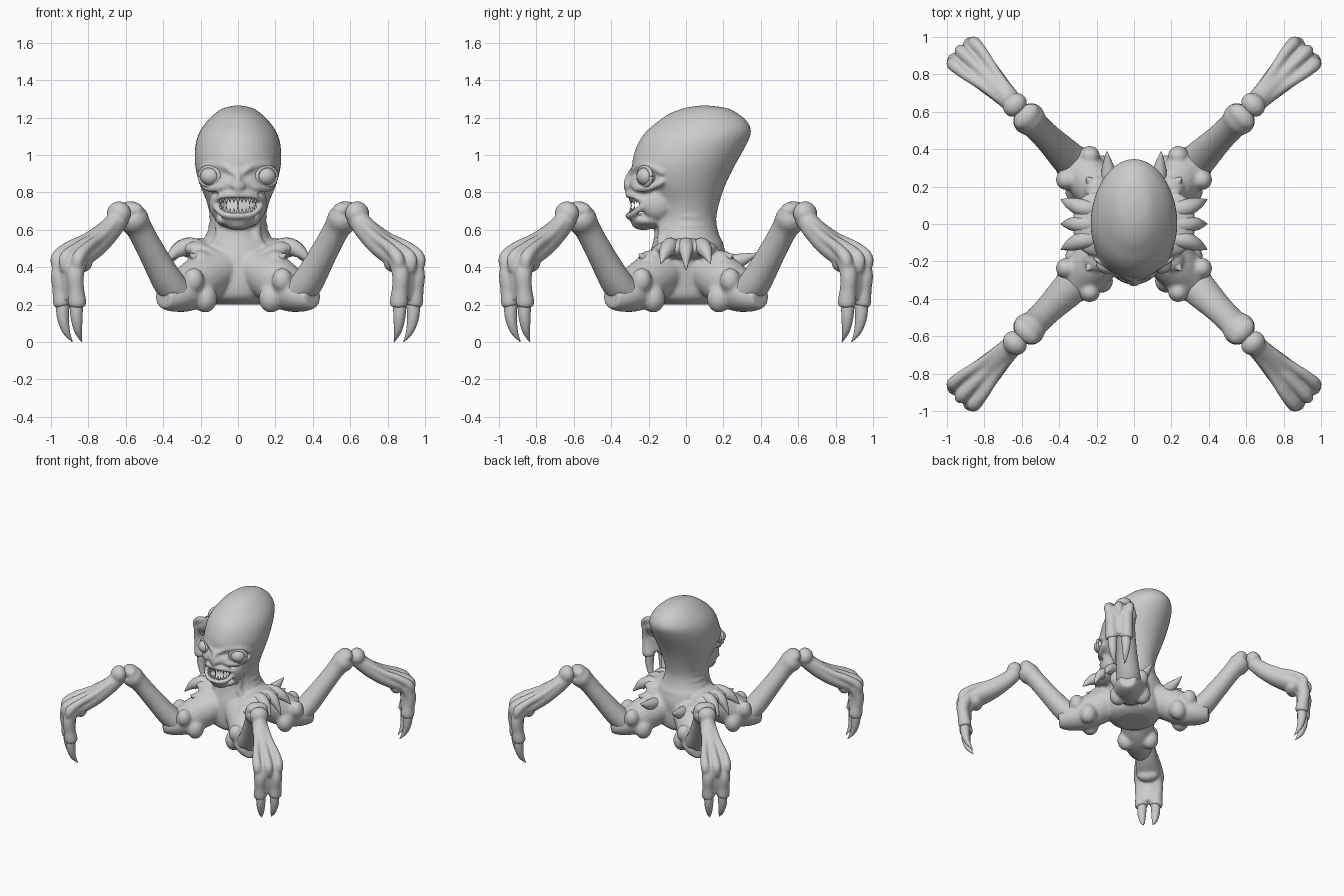
import bpy, bmesh
from math import sin, cos, pi, radians
from mathutils import Vector, Matrix

cube = bpy.data.objects.get("Cube")
if cube:
    bpy.data.objects.remove(cube)

grey = bpy.data.materials.new("clay_grey")
grey.use_nodes = True
grey.diffuse_color = (0.6, 0.6, 0.6, 1)
grey.node_tree.nodes["Principled BSDF"].inputs["Base Color"].default_value = (0.6, 0.6, 0.6, 1)

X, Y, Z = Vector((1, 0, 0)), Vector((0, 1, 0)), Vector((0, 0, 1))
DIAG = Vector((1, -1, 0)).normalized()


def sweep(bm, keys, side, axis=None, steps=4, sides=20):
    """Closed tube through keys (x, y, z, radius along side, other radius)."""
    k = [Vector(p) for p in keys]
    k = [k[0]] + k + [k[-1]]
    path = []
    for a, b, c, d in zip(k, k[1:], k[2:], k[3:]):
        for i in range(steps):
            t = i / steps
            path.append(b + (c - a) * (t / 2) + (a * 2 - b * 5 + c * 4 - d) * (t * t / 2)
                        + (b * 3 - a - c * 3 + d) * (t ** 3 / 2))
    path.append(k[-1])
    rings = []
    for i, p in enumerate(path):
        q, r = path[max(i - 1, 0)], path[min(i + 1, len(path) - 1)]
        tangent = axis or Vector((r - q)[:3]).normalized()
        v = tangent.cross(side).normalized()
        u = v.cross(tangent)
        ring = []
        for j in range(sides):
            a = 2 * pi * j / sides
            ring.append(bm.verts.new(Vector(p[:3]) + u * cos(a) * max(p[3], .002)
                                     + v * sin(a) * max(p[4], .002)))
        rings.append(ring)
    for low, high in zip(rings, rings[1:]):
        for j in range(sides):
            n = (j + 1) % sides
            bm.faces.new((low[j], low[n], high[n], high[j]))
    bm.faces.new(rings[0][::-1])
    bm.faces.new(rings[-1])


def round_tube(bm, points, side=Z, **kw):
    sweep(bm, [(x, y, z, r, r) for x, y, z, r in points], side, **kw)


def ball(bm, at, size, turn=0):
    m = Matrix.Translation(at) @ Matrix.Rotation(turn, 4, 'Z') @ Matrix.Diagonal((*size, 1))
    bmesh.ops.create_uvsphere(bm, u_segments=24, v_segments=14, radius=1, matrix=m)


def leg(d, p, z):
    """Point on the diagonal leg: distance per axis, sideways offset, height."""
    return (d + p * .707, d - p * .707, z)


def finish(name, bm, voxel=0, smooth=4, mirror=(False, False)):
    bmesh.ops.recalc_face_normals(bm, faces=bm.faces)
    mesh = bpy.data.meshes.new(name)
    bm.to_mesh(mesh)
    bm.free()
    mesh.materials.append(grey)
    for f in mesh.polygons:
        f.use_smooth = True
    ob = bpy.data.objects.new(name, mesh)
    bpy.context.collection.objects.link(ob)
    if voxel:
        m = ob.modifiers.new("Skin", 'REMESH')
        m.mode, m.voxel_size, m.use_smooth_shade = 'VOXEL', voxel, True
        m = ob.modifiers.new("Soften", 'SMOOTH')
        m.factor, m.iterations = .5, smooth
    if any(mirror):
        m = ob.modifiers.new("Mirror", 'MIRROR')
        m.use_axis = (*mirror, False)
        m.use_mirror_merge = False
    return ob


FOUR, PAIR = (True, True), (True, False)

# Torso, neck and cranium: height, front, back, half width
body = bmesh.new()
profile = [(.2, -.12, .12, .12), (.235, -.19, .19, .18), (.3, -.21, .21, .2), (.38, -.21, .21, .215),
           (.45, -.2, .215, .225), (.52, -.18, .2, .205), (.58, -.168, .175, .165),
           (.66, -.165, .162, .15), (.75, -.195, .18, .168), (.85, -.26, .215, .207),
           (.95, -.288, .265, .23), (1.05, -.262, .32, .228), (1.12, -.218, .348, .207),
           (1.175, -.155, .33, .17), (1.22, -.09, .28, .125), (1.25, -.01, .22, .08), (1.264, .07, .13, .02)]
sweep(body, [(0, (f + b) / 2, z, w, (b - f) / 2) for z, f, b, w in profile], X, axis=Z, sides=40)

# Hips and shoulder muscles
for sx in (1, -1):
    for sy in (1, -1):
        side = Vector((sx, -sy, 0)).normalized()
        hip = [(.1, .4, .13, .11), (.2, .33, .125, .13), (.28, .275, .12, .115),
               (.35, .245, .095, .085), (.4, .24, .06, .06)]
        sweep(body, [(d * sx, d * sy, z, u, v) for d, z, u, v in hip], side)
        for p in (-.09, .09):
            for d, z, r in ((.24, .235, .065), (.3, .33, .055)):
                x, y, z = leg(d, p, z)
                ball(body, (x * sx, y * sy, z), (r, r, r * 1.2))
        ball(body, (.2 * sx, .19 * sy, .43), (.07, .07, .06))
    # Shoulder plate that carries the side spikes
    ball(body, (.22 * sx, 0, .5), (.11, .17, .055))
    # Brow, cheek and eyelid ridges
    round_tube(body, [(.02 * sx, -.295, .9, .014), (.08 * sx, -.262, .94, .016),
                      (.165 * sx, -.2, .943, .015), (.21 * sx, -.12, .9, .01)])
    round_tube(body, [(.05 * sx, -.28, .85, .015), (.1 * sx, -.265, .825, .02),
                      (.165 * sx, -.195, .825, .02), (.2 * sx, -.12, .86, .015)])
    # Cheek filling the corner of the mouth
    ball(body, (.105 * sx, -.155, .74), (.05, .085, .085))
    ball(body, (.02 * sx, -.312, .835), (.016, .018, .022))
    # Collar bones and neck cords
    round_tube(body, [(.03 * sx, -.18, .42, .01), (.1 * sx, -.185, .455, .022), (.2 * sx, -.14, .5, .03)])
    round_tube(body, [(.1 * sx, -.11, .66, .025), (.1 * sx, -.13, .56, .025), (.14 * sx, -.13, .5, .02)])

# Muzzle, nose bridge, throat and lower jaw
ball(body, (0, -.2, .845), (.14, .11, .075))
round_tube(body, [(0, -.27, .94, .012), (0, -.305, .89, .016), (0, -.32, .84, .015), (0, -.31, .8, .014)], X)
ball(body, (0, -.185, .65), (.118, .115, .042))
ball(body, (0, -.225, .63), (.07, .065, .032))
ball(body, (0, -.14, .7), (.125, .09, .08))


def lip(a, z, lift, inset=0):
    return ((.128 - inset) * sin(a), -.19 - (.118 - inset) * cos(a), z + lift * sin(a) ** 4)


for z, lift, r in ((.785, -.035, .016), (.675, .065, .018)):
    arc = [(*lip(radians(a), z, lift), r) for a in range(-90, 91, 15)]
    round_tube(body, arc, steps=2)

# Wrinkles around the back of the neck
for z, r in ((.53, .195), (.575, .168), (.62, .155), (.67, .15)):
    round_tube(body, [(r * .97 * sin(radians(a)), r * .97 * cos(radians(a)), z, .011)
                      for a in range(-100, 101, 20)], steps=2)
finish("body_and_head", body, .011, 4)

# Eyes
bm = bmesh.new()
ball(bm, (.147, -.21, .885), (.056, .055, .05))
finish("eyes", bm, mirror=PAIR)
bm = bmesh.new()
ring = []
out = Vector((.55, -.83, .05)).normalized()
across = Z.cross(out).normalized()
for i in range(17):
    a = 2 * pi * i / 16
    p = Vector((.147, -.21, .885)) + out * .012 + across * cos(a) * .062 + Z * sin(a) * .05
    ring.append((*p, .011))
round_tube(bm, ring, out, steps=2, sides=10)
finish("eyelids", bm, mirror=PAIR)

# Teeth
bm = bmesh.new()
for z, lift, way in ((.78, -.03, -1), (.68, .06, 1)):
    for i in range(15):
        a = radians(-77 + 11 * i)
        x, y, zz = lip(a, z, lift, .012)
        length = (.05 if i % 3 == 1 else .036) * (1 - .3 * abs(sin(a)))
        round_tube(bm, [(x, y, zz, .009), (x, y, zz + way * length * .5, .007),
                        (x * .97, y + .004, zz + way * length, .001)], X, steps=2, sides=8)
finish("teeth", bm)

# Side spikes and back spikes
bm = bmesh.new()
for y, tip, low in ((-.085, -.135, .42), (0, 0, .385), (.085, .13, .42)):
    round_tube(bm, [(.2, y * .9, .5, .045), (.27, y, .51, .048), (.335, (y + tip) / 2, .48, .034),
                    (.39, tip, low, .003)], Y)
for x, y, z, tx, ty, tz in ((.13, .2, .42, .145, .385, .475),
                            (.19, .18, .44, .255, .25, .47), (.19, -.18, .44, .255, -.25, .47)):
    round_tube(bm, [(x, y, z, .045), ((x + tx) / 2, (y + ty) / 2, (z + tz) / 2 - .01, .036),
                    (tx, ty, tz, .004)], Z)
finish("shoulder_spikes", bm, mirror=PAIR)

# Upper legs with a flared cuff at the knee
bm = bmesh.new()
upper = [(.3, .24, .1, .08), (.365, .31, .092, .082), (.45, .46, .077, .072), (.525, .6, .074, .068),
         (.56, .655, .09, .08), (.58, .69, .08, .07)]
sweep(bm, [(*leg(d, 0, z), u, v) for d, z, u, v in upper], DIAG)
ball(bm, leg(.575, 0, .705), (.055, .082, .048), pi / 4)
finish("upper_legs", bm, .011, 3, FOUR)

# Forelegs with knee ball, tendons, knuckles and two webbed toes
bm = bmesh.new()
ball(bm, leg(.637, 0, .688), (.06, .07, .064), pi / 4)
fore = [(.63, .67, .056, .055), (.69, .595, .062, .062), (.765, .52, .078, .064), (.84, .465, .092, .062),
        (.895, .42, .09, .05), (.9, .33, .08, .045), (.895, .23, .07, .035)]
sweep(bm, [(*leg(d, 0, z), u, v) for d, z, u, v in fore], DIAG)
for p in (-1, 0, 1):
    reach = .012 * (p == 0)
    round_tube(bm, [(*leg(.67, p * .03, .645), .022), (*leg(.77, p * .05, .56), .026),
                    (*leg(.855, p * .075, .51), .028), (*leg(.91 + reach, p * .08, .45), .035),
                    (*leg(.912 + reach, p * .075, .38), .025)], DIAG)
for p in (-1, 1):
    round_tube(bm, [(*leg(.89, p * .055, .44), .048), (*leg(.912, p * .06, .36), .046),
                    (*leg(.907, p * .058, .28), .044), (*leg(.9, p * .056, .21), .05),
                    (*leg(.898, p * .054, .19), .04)], DIAG)
ball(bm, leg(.845, 0, .42), (.05, .08, .05), pi / 4)
finish("forelegs", bm, .01, 3, FOUR)

# Claws
bm = bmesh.new()
for p in (-1, 1):
    round_tube(bm, [(*leg(.9, p * .05, .22), .037), (*leg(.9, p * .052, .14), .033),
                    (*leg(.887, p * .046, .06), .021), (*leg(.86, p * .036, 0), .002)], DIAG)
finish("claws", bm, mirror=FOUR)
